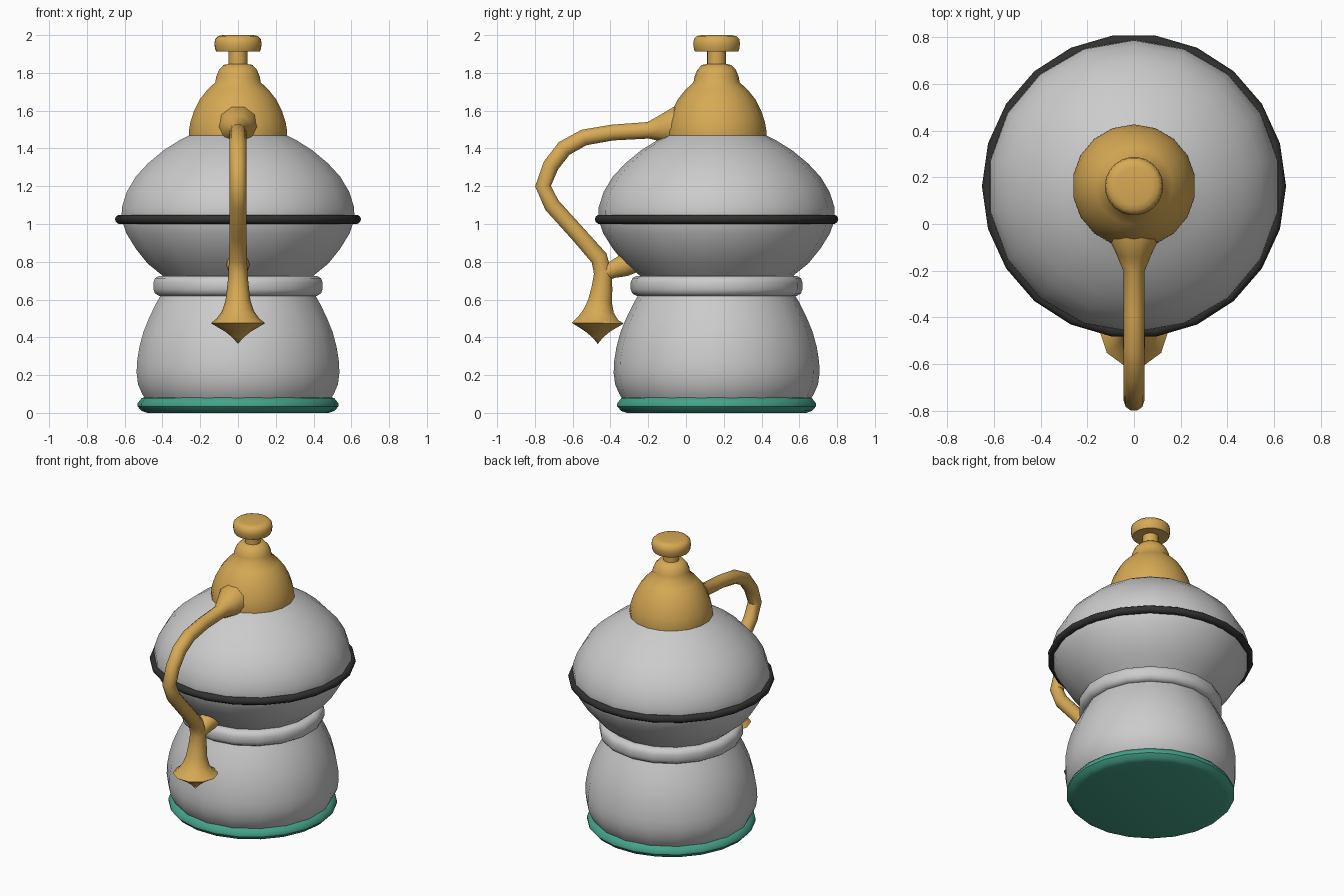
import bpy, bmesh, math
from mathutils import Vector

if "Cube" in bpy.data.objects:
    bpy.data.objects.remove(bpy.data.objects["Cube"])

CY = 0.162  # y position of the vessel's axis


def material(name, rgb):
    m = bpy.data.materials.new(name)
    m.diffuse_color = (*rgb, 1)
    m.use_nodes = True
    m.node_tree.nodes["Principled BSDF"].inputs["Base Color"].default_value = m.diffuse_color
    return m


gold = material("brass", (0.68, 0.40, 0.09))
green = material("green", (0.06, 0.36, 0.25))
black = material("black", (0.03, 0.03, 0.028))


def rings_to_object(name, rings, mat=None, closed=False, angle=40):
    """Skin a list of rings (equal point counts) with quads."""
    bm = bmesh.new()
    vr = [[bm.verts.new(p) for p in ring] for ring in rings]
    n = len(vr[0])
    pairs = list(zip(vr, vr[1:]))
    if closed:
        pairs.append((vr[-1], vr[0]))
    for a, b in pairs:
        for i in range(n):
            j = (i + 1) % n
            bm.faces.new((a[i], a[j], b[j], b[i]))
    bmesh.ops.remove_doubles(bm, verts=bm.verts[:], dist=0.0002)
    bmesh.ops.recalc_face_normals(bm, faces=bm.faces[:])
    me = bpy.data.meshes.new(name)
    bm.to_mesh(me)
    bm.free()
    ob = bpy.data.objects.new(name, me)
    bpy.context.collection.objects.link(ob)
    if mat:
        me.materials.append(mat)
    bpy.ops.object.select_all(action='DESELECT')
    bpy.context.view_layer.objects.active = ob
    ob.select_set(True)
    bpy.ops.object.shade_smooth_by_angle(angle=math.radians(angle))
    return ob


def lathe(name, profile, sides, start=0.0, **kw):
    """Revolve (radius, z) points about the vessel axis."""
    rings = []
    for r, z in profile:
        rings.append([(r * math.cos(start + math.tau * i / sides),
                       CY + r * math.sin(start + math.tau * i / sides), z)
                      for i in range(sides)])
    return rings_to_object(name, rings, **kw)


def sweep(name, path, sides=10, **kw):
    """Round tube through (y, z, radius) points in the x = 0 plane."""
    pts = [Vector((0, y, z)) for y, z, r in path]
    rings = []
    for k, (y, z, r) in enumerate(path):
        t = (pts[min(k + 1, len(pts) - 1)] - pts[max(k - 1, 0)]).normalized()
        n = Vector((1, 0, 0)).cross(t)
        rings.append([pts[k] + r * (Vector((1, 0, 0)) * math.cos(math.tau * i / sides)
                                    + n * math.sin(math.tau * i / sides))
                      for i in range(sides)])
    return rings_to_object(name, rings, **kw)


def oval(r, z, a, b, n=10):
    """Oval cross-section for a band."""
    return [(r + a * math.cos(math.tau * i / n), z + b * math.sin(math.tau * i / n))
            for i in range(n)]


QUARTER = math.pi / 2

# Base plate with rounded rim
lathe("base", [(0, 0), (0.48, 0), (0.51, 0.01), (0.532, 0.035), (0.532, 0.05),
               (0.51, 0.078), (0.485, 0.085), (0.0, 0.085)], 22, mat=green)

# Lower bowl
lathe("lower_body", [(0.49, 0.06), (0.515, 0.10), (0.537, 0.15), (0.545, 0.21),
                     (0.543, 0.27), (0.53, 0.35), (0.508, 0.43), (0.475, 0.51),
                     (0.44, 0.58), (0.405, 0.64), (0.39, 0.67)], 18, QUARTER)

# Rounded collar at the waist
lathe("waist_collar", [(0.37, 0.62), (0.425, 0.62), (0.446, 0.632), (0.455, 0.655),
                       (0.455, 0.69), (0.446, 0.713), (0.425, 0.725), (0.37, 0.725)],
      18, QUARTER, closed=True)

# Upper bulb
lathe("upper_body", [(0.37, 0.69), (0.41, 0.73), (0.485, 0.79), (0.55, 0.87),
                     (0.60, 0.95), (0.626, 1.025), (0.624, 1.09), (0.598, 1.17),
                     (0.55, 1.25), (0.485, 1.32), (0.40, 1.39), (0.32, 1.44),
                     (0.24, 1.48)], 18, QUARTER)

# Dark band around the bulb
lathe("dark_band", oval(0.625, 1.025, 0.026, 0.025), 22, mat=black, closed=True)

# Dome cap and stem
lathe("dome_cap", [(0.24, 1.46), (0.263, 1.462), (0.264, 1.49), (0.256, 1.54),
                   (0.236, 1.60), (0.205, 1.66), (0.165, 1.71), (0.122, 1.75),
                   (0.117, 1.78), (0.103, 1.815), (0.078, 1.842), (0.05, 1.847),
                   (0.05, 1.92)], 18, QUARTER, mat=gold)

# Knob on top
lathe("knob", [(0, 1.912), (0.115, 1.912), (0.121, 1.925), (0.125, 1.955),
               (0.121, 1.98), (0.105, 1.995), (0.08, 2.0), (0, 2.0)],
      22, mat=gold)

# Handle with flared root and pointed finial
sweep("handle", [(0.02, 1.517, 0.113), (-0.06, 1.516, 0.108), (-0.13, 1.505, 0.075),
                 (-0.20, 1.496, 0.046), (-0.39, 1.484, 0.044), (-0.54, 1.458, 0.045),
                 (-0.645, 1.40, 0.046), (-0.715, 1.31, 0.045), (-0.757, 1.20, 0.044),
                 (-0.71, 1.10, 0.045), (-0.57, 0.945, 0.045), (-0.46, 0.82, 0.048),
                 (-0.44, 0.74, 0.050), (-0.445, 0.66, 0.058), (-0.455, 0.59, 0.067),
                 (-0.462, 0.54, 0.084), (-0.466, 0.50, 0.112), (-0.467, 0.475, 0.144),
                 (-0.467, 0.43, 0.068), (-0.467, 0.40, 0.03), (-0.467, 0.365, 0)],
      mat=gold)

# Bracket joining the handle to the bulb
sweep("handle_bracket", [(-0.45, 0.735, 0.045), (-0.39, 0.757, 0.047),
                         (-0.33, 0.78, 0.062), (-0.28, 0.80, 0.062)], mat=gold)
